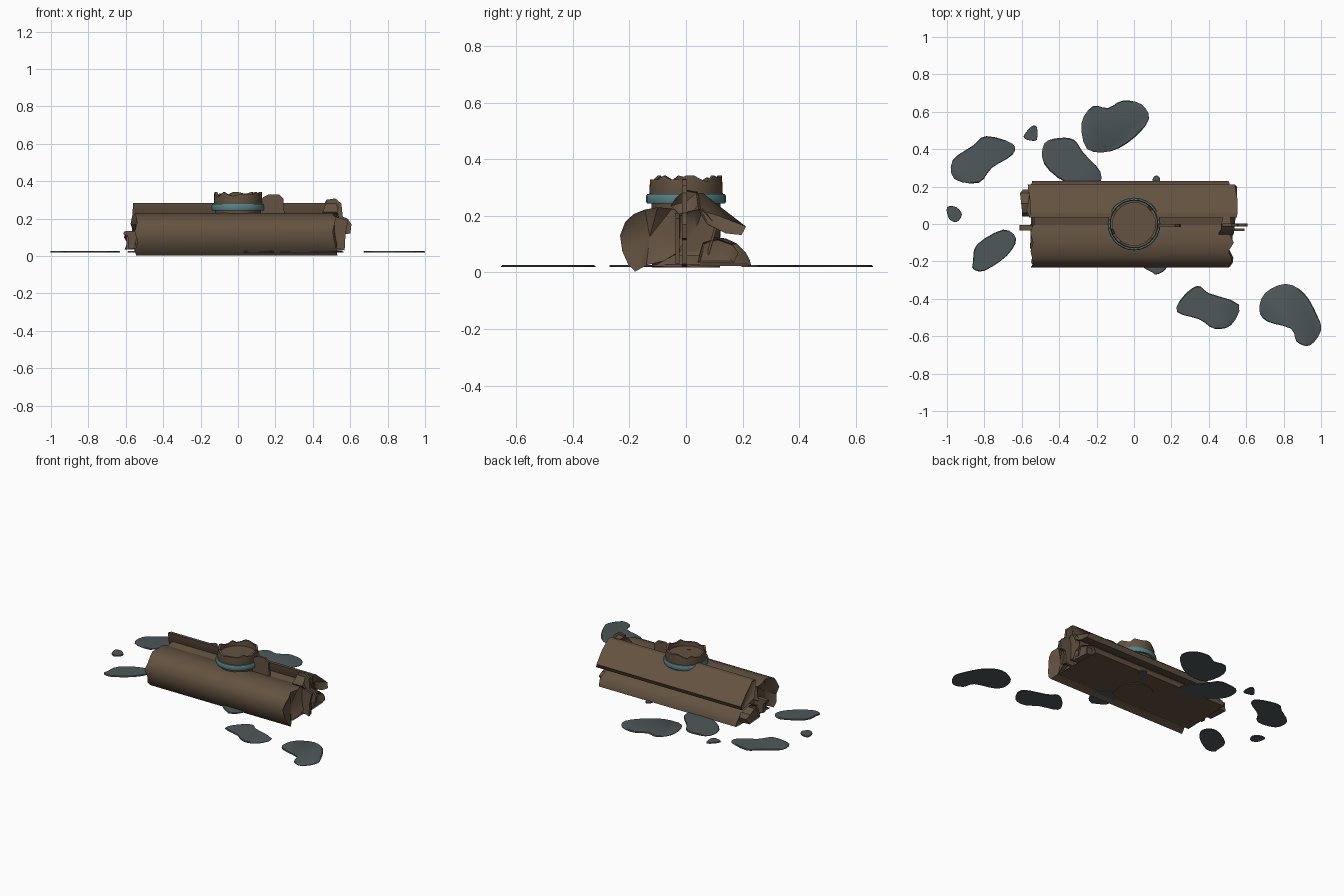
import bpy, bmesh, math, random
from mathutils import Vector

if "Cube" in bpy.data.objects:
    bpy.data.objects.remove(bpy.data.objects["Cube"])

random.seed(7)


def material(name, rgb):
    m = bpy.data.materials.new(name)
    m.diffuse_color = (*rgb, 1)
    m.use_nodes = True
    m.node_tree.nodes["Principled BSDF"].inputs["Base Color"].default_value = m.diffuse_color
    return m


BROWN = material("weathered_brown", (0.125, 0.085, 0.052))
SLATE = material("slate_grey", (0.075, 0.095, 0.102))
TEAL = material("dull_teal", (0.09, 0.22, 0.24))


def finish(bm, name, mat, angle=32):
    """Turn a bmesh into an object, smooth with sharp edges kept."""
    bmesh.ops.recalc_face_normals(bm, faces=bm.faces)
    for f in bm.faces:
        f.smooth = True
    for e in bm.edges:
        e.smooth = len(e.link_faces) == 2 and e.calc_face_angle(0) < math.radians(angle)
    me = bpy.data.meshes.new(name)
    bm.to_mesh(me)
    bm.free()
    me.materials.append(mat)
    ob = bpy.data.objects.new(name, me)
    bpy.context.collection.objects.link(ob)
    return ob


def bridge(bm, a, b):
    n = len(a)
    for i in range(n):
        j = (i + 1) % n
        bm.faces.new((a[i], a[j], b[j], b[i]))


def log(name, profile, x0, x1, rough=0.018, rim=0.12):
    """Broken timber along x: a (y, z) profile with splintered, hollowed ends."""
    bm = bmesh.new()
    cy = sum(p[0] for p in profile) / len(profile)
    cz = sum(p[1] for p in profile) / len(profile)
    rings = []
    for x, s in ((x0, 1), (x1, -1)):
        outer, inner = [], []
        for y, z in profile:
            xx = x + s * random.uniform(0, rough)
            outer.append(bm.verts.new((xx, y, z)))
            inner.append(bm.verts.new((xx + s * 0.008, y + (cy - y) * rim, z + (cz - z) * rim)))
        centre = bm.verts.new((x + s * (rough + 0.01), cy, cz))
        bridge(bm, outer, inner)
        for i in range(len(inner)):
            bm.faces.new((inner[i], inner[(i + 1) % len(inner)], centre))
        rings.append(outer)
    bridge(bm, rings[0], rings[1])
    return finish(bm, name, BROWN)


def plate(name, outline, y, thick, mat=BROWN):
    """Upright splinter: an (x, z) outline with thickness in y."""
    bm = bmesh.new()
    a = [bm.verts.new((x, y - thick / 2, z)) for x, z in outline]
    b = [bm.verts.new((x, y + thick / 2, z)) for x, z in outline]
    bridge(bm, a, b)
    bm.faces.new(a)
    bm.faces.new(b)
    return finish(bm, name, mat)


def lathe(name, profile, mat, seg=28, jag=None, closed=False):
    """Revolve (r, z) about z; rings in jag get an uneven height."""
    bm = bmesh.new()
    drop = [random.choice((0, 0, 0.007, 0.014, 0.022)) for _ in range(seg)]
    rings = []
    for k, (r, z) in enumerate(profile):
        ring = []
        for i in range(seg):
            t = 2 * math.pi * i / seg
            dz = drop[i] if jag and k in jag else 0
            ring.append(bm.verts.new((r * math.cos(t), r * math.sin(t), z - dz)))
        rings.append(ring)
    for a, b in zip(rings, rings[1:]):
        bridge(bm, a, b)
    if closed:
        bridge(bm, rings[-1], rings[0])
    else:
        bm.faces.new(rings[0])
        bm.faces.new(rings[-1])
    return finish(bm, name, mat)


def rounded(pts, n=3):
    """Closed Catmull-Rom curve through the points."""
    out, c = [], len(pts)
    for i in range(c):
        p0, p1, p2, p3 = (Vector(pts[(i + k) % c]) for k in (-1, 0, 1, 2))
        for k in range(n):
            t = k / n
            out.append(0.5 * (2 * p1 + (p2 - p0) * t + (2 * p0 - 5 * p1 + 4 * p2 - p3) * t * t
                              + (3 * p1 - p0 - 3 * p2 + p3) * t ** 3))
    return out


def stone(name, pts):
    """Thin flat stone slab with a softened upper rim; points in hundredths."""
    bm = bmesh.new()
    loop = [p * 0.01 for p in rounded(pts)]
    c = sum(loop, Vector((0, 0))) / len(loop)
    low = [bm.verts.new((p.x, p.y, 0.019)) for p in loop]
    mid = [bm.verts.new((p.x, p.y, 0.023)) for p in loop]
    q = [c + (p - c) * 0.96 for p in loop]
    top = [bm.verts.new((p.x, p.y, 0.027)) for p in q]
    bridge(bm, low, mid)
    bridge(bm, mid, top)
    bm.faces.new(low)
    bm.faces.new(top)
    return finish(bm, name, SLATE)


# big round log at the front
log("front_log", [(-0.18, 0.003), (-0.205, 0.03), (-0.225, 0.075), (-0.233, 0.13),
                  (-0.215, 0.178), (-0.185, 0.206), (-0.145, 0.222), (-0.1, 0.23),
                  (-0.05, 0.225), (-0.005, 0.212), (0.0, 0.12), (-0.03, 0.07),
                  (-0.08, 0.04), (-0.14, 0.025)], -0.555, 0.535, 0.03)

# low half log at the back, flat underneath
log("back_half_log", [(-0.13, 0.021), (0.23, 0.023), (0.225, 0.045), (0.21, 0.072),
                      (0.18, 0.102), (0.14, 0.12), (0.1, 0.125), (0.06, 0.117),
                      (0.03, 0.1), (-0.04, 0.07)], -0.56, 0.52, 0.025)

# core log sticking out on the left, and the filling below the valley
log("inner_log", [(0.04, 0.035), (0.17, 0.035), (0.185, 0.07), (0.165, 0.1),
                  (0.11, 0.12), (0.06, 0.105)], -0.612, 0.54, 0.02)
log("valley_core", [(-0.03, 0.06), (0.08, 0.06), (0.11, 0.16), (0.06, 0.225),
                    (0.03, 0.22), (-0.03, 0.205)], -0.545, 0.545, 0.02)

# sloping plank forming the upper back
log("sloping_plank", [(0.035, 0.282), (0.06, 0.28), (0.13, 0.225), (0.212, 0.162),
                      (0.196, 0.132), (0.14, 0.138), (0.075, 0.17), (0.045, 0.22)],
    -0.575, 0.555, 0.022)

# rounded splinter over the right end
log("end_shard", [(-0.055, 0.235), (-0.035, 0.265), (0.0, 0.292), (0.04, 0.285),
                  (0.05, 0.25), (0.03, 0.22), (-0.02, 0.2)], 0.45, 0.545, 0.03)

# upright splinters
plate("top_fin", [(0.11, 0.2), (0.25, 0.2), (0.243, 0.305), (0.22, 0.328),
                  (0.165, 0.33), (0.135, 0.315), (0.11, 0.28)], -0.007, 0.016)
plate("end_fin", [(0.48, 0.02), (0.56, 0.03), (0.565, 0.115), (0.6, 0.12), (0.607, 0.17),
                  (0.585, 0.2), (0.56, 0.21), (0.553, 0.28), (0.52, 0.308), (0.47, 0.3)],
      -0.005, 0.018)
plate("side_fin", [(0.5, 0.05), (0.57, 0.03), (0.575, 0.12), (0.59, 0.19), (0.52, 0.21)],
      -0.03, 0.014)
plate("left_splinter", [(-0.5, 0.04), (-0.585, 0.04), (-0.59, 0.11), (-0.612, 0.115),
                        (-0.61, 0.132), (-0.5, 0.135)], -0.02, 0.03)

# stump with a splintered rim, a sunken floor and a band
lathe("stump", [(0.12, 0.018), (0.122, 0.24), (0.13, 0.275), (0.127, 0.342),
                (0.114, 0.342), (0.114, 0.3)], BROWN, jag=(3, 4))
lathe("stump_band", [(0.125, 0.243), (0.138, 0.243), (0.141, 0.25), (0.141, 0.27),
                     (0.137, 0.277), (0.125, 0.277)], TEAL, closed=True)
lathe("knot", [(0.016, 0.298), (0.016, 0.303)], BROWN, seg=10).location = (0.02, -0.065, 0)

# flat stones scattered around
stones = [
    [(-97, 34), (-86, 42), (-79, 47), (-65, 43), (-65, 37), (-76, 30), (-83, 22), (-96, 24)],
    [(-59, 47), (-55, 52), (-52, 52), (-52, 45), (-57, 45)],
    [(-48, 43), (-40, 46), (-32, 45), (-27, 38), (-18, 28), (-20, 20), (-36, 22), (-48, 32)],
    [(-28, 54), (-22, 63), (-14, 62), (-6, 66), (4, 64), (8, 56), (0, 46), (-12, 39), (-25, 40)],
    [(-100, 9), (-95, 9), (-92, 5), (-95, 1), (-99, 3)],
    [(-86, -20), (-84, -11), (-70, -3), (-63, -8), (-68, -17), (-80, -25), (-86, -24)],
    [(34, -33), (40, -37), (56, -43), (52, -54), (43, -56), (35, -51), (23, -47), (26, -39)],
    [(67, -46), (70, -37), (81, -32), (91, -37), (98, -49), (100, -57), (94, -65), (87, -63),
     (84, -56), (71, -52)],
    [(4, -22), (10, -26), (12, -27), (17, -24), (20, -15), (12, -8), (4, -14)],
    [(10, 24), (12, 26), (14, 24), (13, 20), (10, 20)],
]
for k, pts in enumerate(stones):
    stone(f"flat_stone_{k + 1}", pts)
